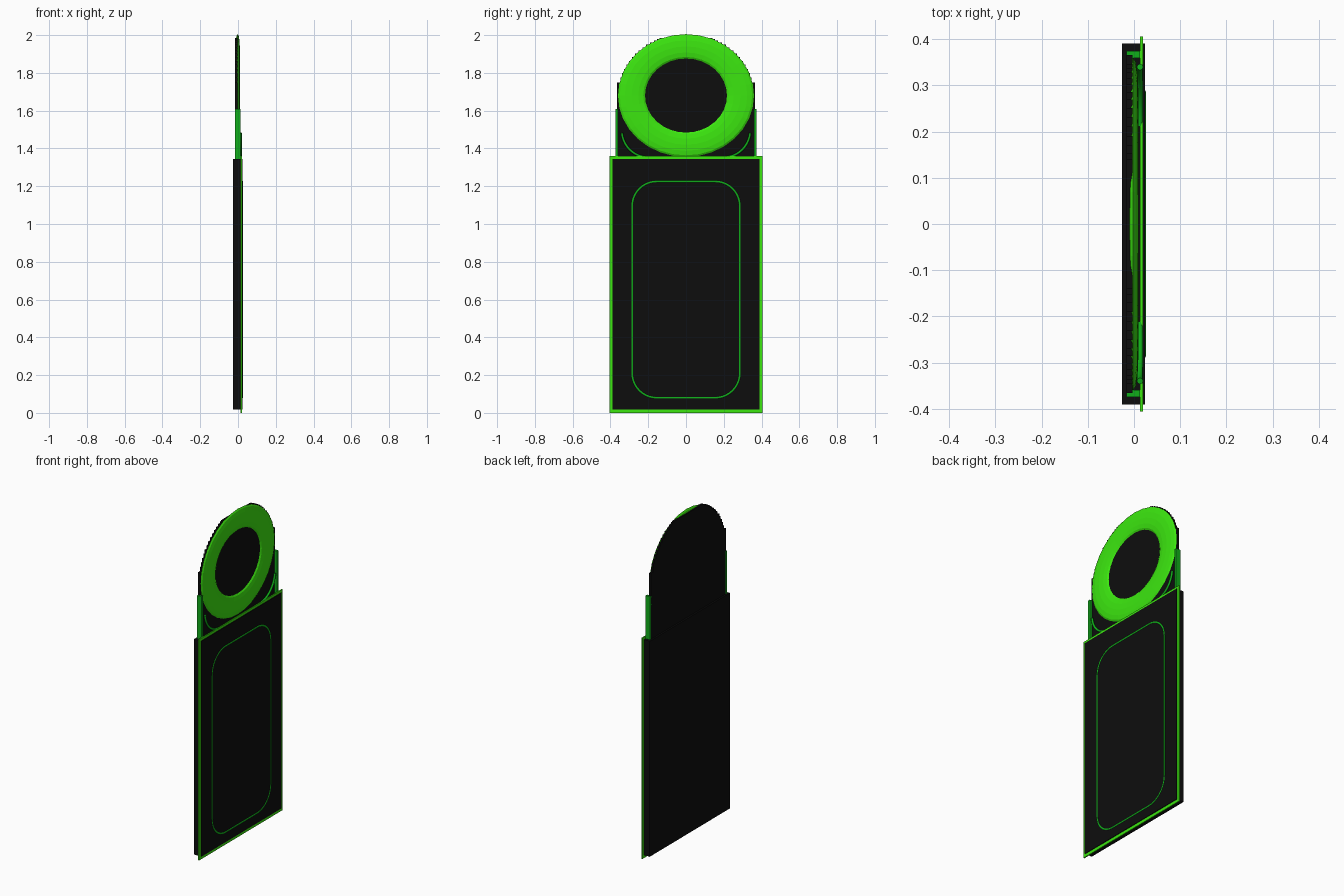
import bpy, bmesh, math

if "Cube" in bpy.data.objects:
    bpy.data.objects.remove(bpy.data.objects["Cube"])


def material(name, rgb):
    m = bpy.data.materials.new(name)
    m.diffuse_color = (*rgb, 1)
    m.use_nodes = True
    m.node_tree.nodes["Principled BSDF"].inputs["Base Color"].default_value = m.diffuse_color
    return m


BLACK = material("black", (0.004, 0.004, 0.004))
LIME = material("lime", (0.045, 0.8, 0.005))
GREEN = material("green", (0.005, 0.42, 0.01))


def box(name, x, y, z, mat):
    bpy.ops.mesh.primitive_cube_add(size=1, location=[sum(r) / 2 for r in (x, y, z)])
    o = bpy.context.object
    o.name = name
    o.scale = [r[1] - r[0] for r in (x, y, z)]
    o.data.materials.append(mat)
    return o


def plate(name, pts, x0, x1, mat):
    """Extrude a y/z outline along x."""
    bm = bmesh.new()
    face = bm.faces.new([bm.verts.new((x0, y, z)) for y, z in pts])
    ext = bmesh.ops.extrude_face_region(bm, geom=[face])["geom"]
    bmesh.ops.translate(bm, vec=(x1 - x0, 0, 0),
                        verts=[v for v in ext if isinstance(v, bmesh.types.BMVert)])
    bmesh.ops.recalc_face_normals(bm, faces=bm.faces)
    me = bpy.data.meshes.new(name)
    bm.to_mesh(me)
    bm.free()
    o = bpy.data.objects.new(name, me)
    bpy.context.collection.objects.link(o)
    me.materials.append(mat)


def tube(name, pts, x, r, mat, cyclic=False):
    """Round trim following a y/z path."""
    cu = bpy.data.curves.new(name, 'CURVE')
    cu.dimensions = '3D'
    cu.bevel_depth = r
    cu.bevel_resolution = 2
    cu.use_fill_caps = True
    s = cu.splines.new('POLY')
    s.points.add(len(pts) - 1)
    for p, (y, z) in zip(s.points, pts):
        p.co = (x, y, z, 1)
    s.use_cyclic_u = cyclic
    o = bpy.data.objects.new(name, cu)
    bpy.context.collection.objects.link(o)
    cu.materials.append(mat)


def arc(cy, cz, ry, rz, a0, a1, n=10):
    angles = [math.radians(a0 + (a1 - a0) * i / n) for i in range(n + 1)]
    return [(cy + ry * math.cos(a), cz + rz * math.sin(a)) for a in angles]


# Main panel and its thin projecting border
box("main_panel", (-0.026, 0.024), (-0.39, 0.39), (0.018, 1.345), BLACK)
for s in (-1, 1):
    box("border_side", (0.013, 0.02), sorted((s * 0.385, s * 0.406)), (0, 1.36), LIME)
for z in ((0, 0.022), (1.338, 1.36)):
    box("border_rail", (0.013, 0.02), (-0.406, 0.406), z, LIME)

# Rounded rectangular trim on the panel
R, W, LO, HI = 0.13, 0.285, 0.08, 1.225
outline = []
for sy, z, a in ((1, HI - R, 0), (-1, HI - R, 90), (-1, LO + R, 180), (1, LO + R, 270)):
    outline += arc(sy * (W - R), z, R, R, a, a + 90)
tube("panel_trim", outline, 0.019, 0.007, GREEN, True)

# Stepped arched backing behind the ring
CZ, RY, RZ = 1.68, 0.36, 0.325
half = [(0.365, 1.34), (0.365, 1.75)]
prev = 0.365
N = 14
for i in range(N):
    z = 1.75 + 0.235 * (1 - (1 - (i + 1) / N) ** 1.5)
    w = RY * math.sqrt(max(0, 1 - ((z - 0.006 - CZ) / RZ) ** 2))
    half += [(w, half[-1][1]), (w, z)]
plate("arched_backing", half + [(-y, z) for y, z in reversed(half)], -0.016, -0.003, BLACK)

# Flattened oval ring
bpy.ops.mesh.primitive_torus_add(major_segments=32, minor_segments=12, major_radius=0.2885,
                                 minor_radius=0.0715, location=(-0.002, 0, CZ),
                                 rotation=(0, math.pi / 2, 0))
ring = bpy.context.object
ring.name = "oval_ring"
ring.scale = (RZ / RY, 1, 0.16)
ring.data.materials.append(LIME)

# Side posts and curved corner trims
for s in (-1, 1):
    box("side_post", (-0.016, 0.013), sorted((s * 0.359, s * 0.374)), (1.34, 1.61), GREEN)
    pts = arc(0.20, 1.495, 0.14, 0.142, -5, -85)
    tube("corner_trim", [(s * y, z) for y, z in pts], 0.013, 0.007, GREEN)
